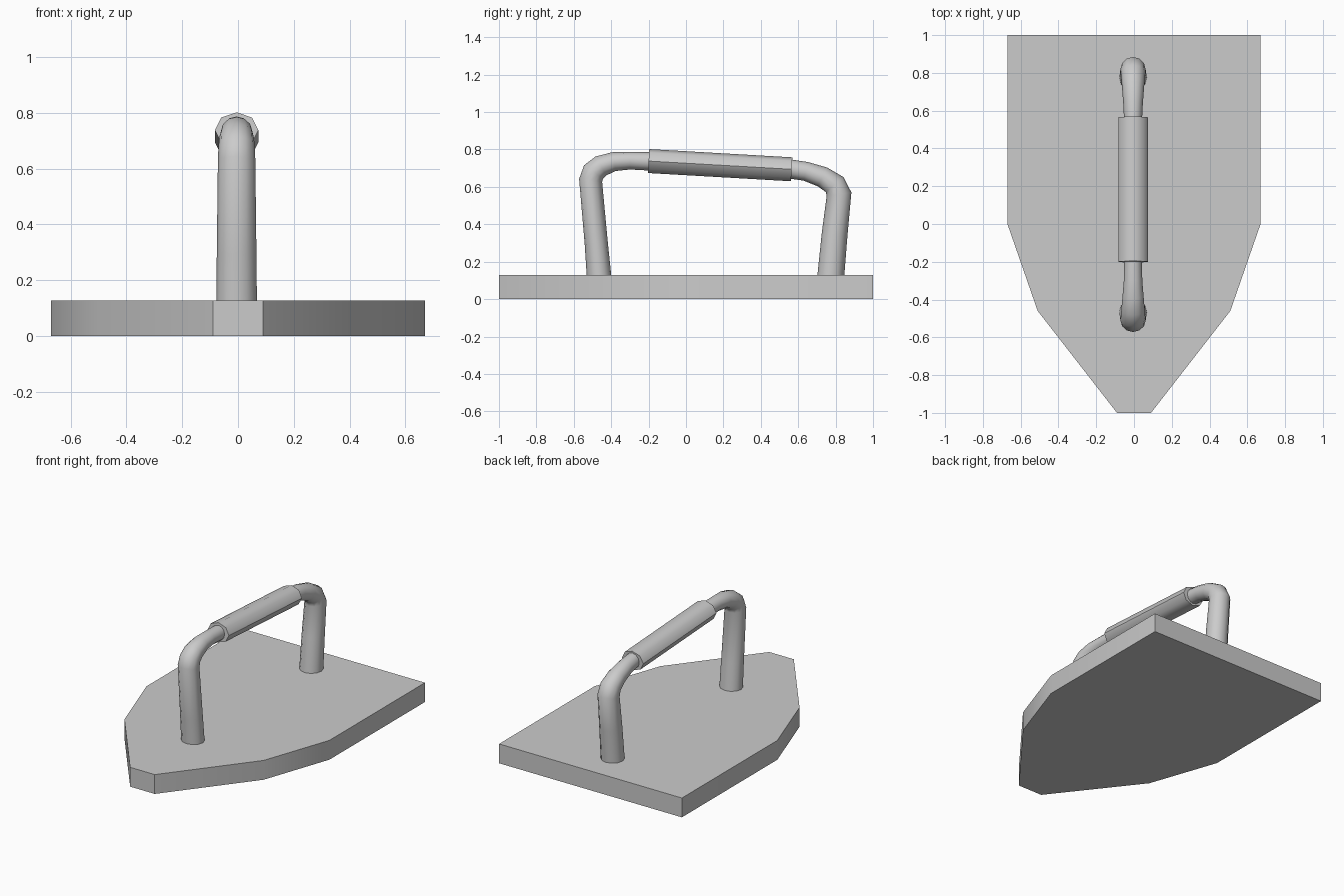
import bpy, bmesh, math
from mathutils import Vector

if "Cube" in bpy.data.objects:
    bpy.data.objects.remove(bpy.data.objects["Cube"])


def finish(bm, name, angle):
    bmesh.ops.recalc_face_normals(bm, faces=bm.faces)
    mesh = bpy.data.meshes.new(name)
    bm.to_mesh(mesh)
    bm.free()
    obj = bpy.data.objects.new(name, mesh)
    bpy.context.collection.objects.link(obj)
    bpy.ops.object.select_all(action='DESELECT')
    obj.select_set(True)
    bpy.context.view_layer.objects.active = obj
    bpy.ops.object.shade_smooth_by_angle(angle=math.radians(angle))
    return obj


def tube(name, path, sides, angle, x0=-0.005):
    """Loft rings along a y-z path of (y, z, half width in x, half depth)."""
    bm = bmesh.new()
    pts = [Vector((x0, p[0], p[1])) for p in path]
    rings = []
    for i, (y, z, rx, rd) in enumerate(path):
        before = (pts[i] - pts[max(i - 1, 0)]).normalized()
        after = (pts[min(i + 1, len(pts) - 1)] - pts[i]).normalized()
        tangent = (before + after).normalized()
        side = Vector((1, 0, 0))
        up = side.cross(tangent)
        rings.append([bm.verts.new(pts[i]
                      + side * rx * math.sin(2 * math.pi * k / sides)
                      + up * rd * math.cos(2 * math.pi * k / sides))
                      for k in range(sides)])
    for a, b in zip(rings, rings[1:]):
        for k in range(sides):
            n = (k + 1) % sides
            bm.faces.new((a[k], a[n], b[n], b[k]))
    bm.faces.new(rings[0])
    bm.faces.new(rings[-1])
    return finish(bm, name, angle)


# Sole plate: mirrored half outline, extruded up
half = [(0.67, 1.0), (0.67, 0.0), (0.51, -0.46), (0.09, -1.0)]
outline = half + [(-x, y) for x, y in reversed(half)]
bm = bmesh.new()
sole = bm.faces.new([bm.verts.new((x, y, 0)) for x, y in outline])
top = bmesh.ops.extrude_face_region(bm, geom=[sole])
bmesh.ops.translate(bm, vec=(0, 0, 0.128),
                    verts=[v for v in top['geom'] if isinstance(v, bmesh.types.BMVert)])
finish(bm, "sole_plate", 30)

# Bent handle bar: front leg, top run hidden in the grip, back leg
tube("handle_bar", [
    (-0.463, 0.10, 0.073, 0.066),
    (-0.480, 0.30, 0.071, 0.062),
    (-0.510, 0.635, 0.067, 0.062),
    (-0.494, 0.680, 0.065, 0.062),
    (-0.455, 0.712, 0.062, 0.058),
    (-0.385, 0.735, 0.056, 0.051),
    (-0.300, 0.740, 0.049, 0.047),
    (-0.190, 0.736, 0.047, 0.049),
    (0.560, 0.695, 0.048, 0.051),
    (0.640, 0.683, 0.052, 0.051),
    (0.730, 0.653, 0.059, 0.056),
    (0.795, 0.612, 0.065, 0.062),
    (0.818, 0.560, 0.067, 0.067),
    (0.795, 0.35, 0.070, 0.069),
    (0.772, 0.10, 0.073, 0.072),
], 12, 60)

# Thicker grip sleeve around the top run
tube("grip", [
    (-0.200, 0.738, 0.078, 0.064),
    (0.565, 0.694, 0.078, 0.064),
], 8, 50)
